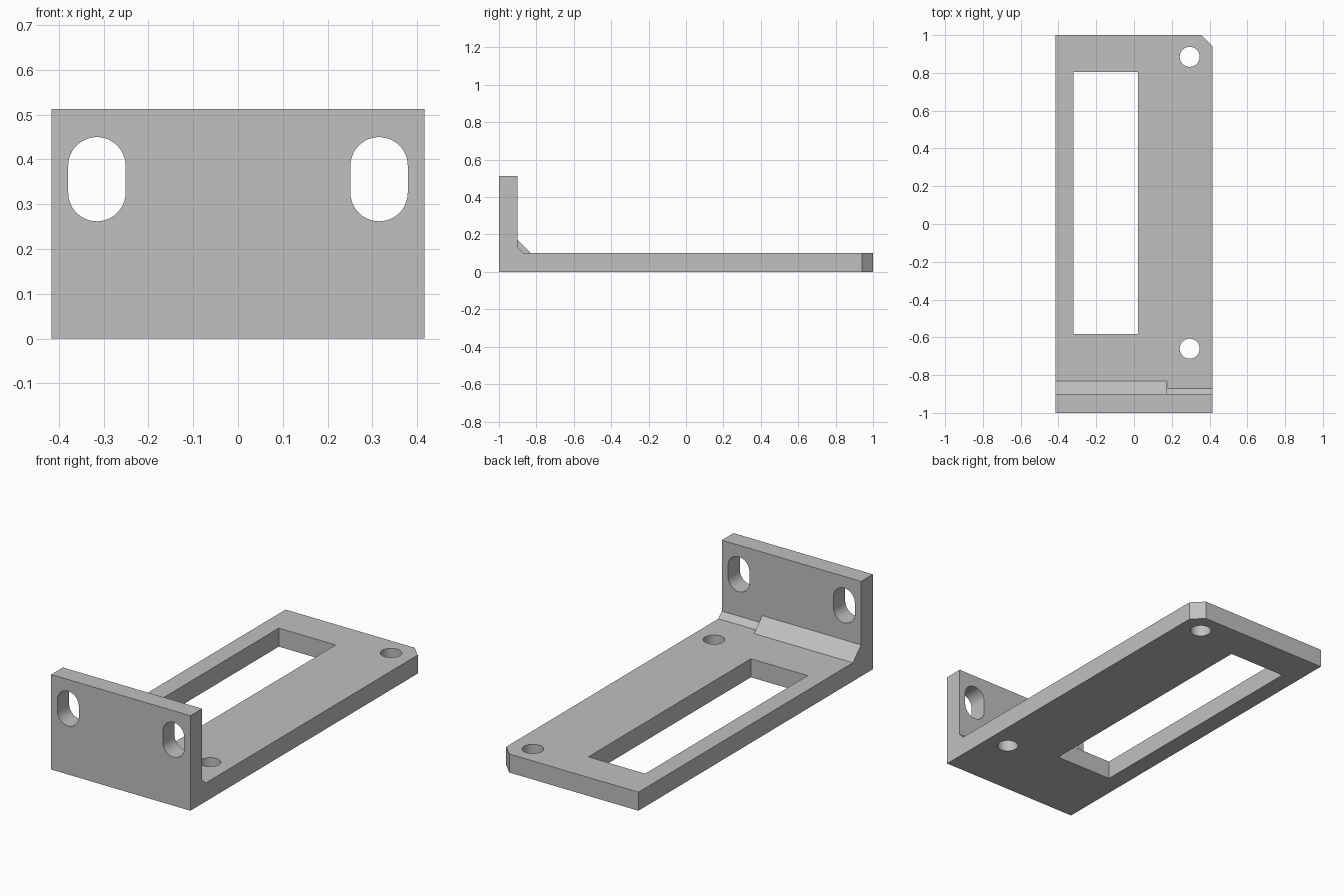
import bpy, bmesh, math
from mathutils import Vector

cube = bpy.data.objects.get("Cube")
if cube:
    bpy.data.objects.remove(cube, do_unlink=True)

grey = bpy.data.materials.new("plain grey")
grey.use_nodes = True
colour = (0.53, 0.53, 0.53, 1)
grey.diffuse_color = colour
grey.node_tree.nodes["Principled BSDF"].inputs["Base Color"].default_value = colour

W = 0.416        # half width
T = 0.1          # sheet thickness
H = 0.513        # upright height
INNER = -1 + T   # inner face of the upright


def prism(name, outline, axis, start, end):
    """Extrude a 2D outline along an axis; the outline uses the other two axes in order."""
    bm = bmesh.new()
    rows = []
    for a, b in outline:
        p = [a, b]
        p.insert(axis, start)
        rows.append(bm.verts.new(p))
    face = bm.faces.new(rows)
    step = Vector((0, 0, 0))
    step[axis] = end - start
    new = bmesh.ops.extrude_face_region(bm, geom=[face])["geom"]
    bmesh.ops.translate(bm, vec=step, verts=[v for v in new if isinstance(v, bmesh.types.BMVert)])
    bmesh.ops.recalc_face_normals(bm, faces=bm.faces)
    mesh = bpy.data.meshes.new(name)
    bm.to_mesh(mesh)
    bm.free()
    mesh.materials.append(grey)
    obj = bpy.data.objects.new(name, mesh)
    bpy.context.collection.objects.link(obj)
    return obj


def rounded(ca, cb, r, straight=0.0, n=48):
    """Circle outline, stretched into a slot by a straight middle part."""
    pts = []
    for side in ((1, -1) if straight else (0,)):
        count = n // 2 + 1 if straight else n
        for i in range(count):
            t = 2 * math.pi * i / n + (math.pi if side < 0 else 0)
            pts.append((ca + r * math.cos(t), cb + side * straight / 2 + r * math.sin(t)))
    return pts


def combine(body, other, operation):
    mod = body.modifiers.new(other.name, "BOOLEAN")
    mod.operation = operation
    mod.solver = "EXACT"
    mod.object = other
    bpy.context.view_layer.objects.active = body
    bpy.ops.object.modifier_apply(modifier=mod.name)
    bpy.data.objects.remove(other, do_unlink=True)


# L-shaped body with a small inner chamfer
small = 0.03
bracket = prism("bracket", [(-1, 0), (1, 0), (1, T), (INNER + small, T),
                            (INNER, T + small), (INNER, H), (-1, H)], 0, -W, W)

# Larger chamfer rib along part of the bend, sunk slightly into the body
big, sink = 0.07, 0.02
rib = prism("bend_rib", [(INNER - sink, T - sink), (INNER + big, T - sink), (INNER + big, T),
                         (INNER, T + big), (INNER - sink, T + big)], 0, -W, 0.175)
combine(bracket, rib, "UNION")

# Rectangular window in the base
window = prism("window_cutter", [(-0.32, -0.582), (0.02, -0.582), (0.02, 0.805), (-0.32, 0.805)],
               2, -0.1, 0.3)
combine(bracket, window, "DIFFERENCE")

# Round holes in the base
for y in (-0.66, 0.885):
    combine(bracket, prism("hole_cutter", rounded(0.295, y, 0.053), 2, -0.1, 0.3), "DIFFERENCE")

# Upright slots in the front wall
for side in (-1, 1):
    slot = prism("slot_cutter", rounded(side * 0.315, 0.356, 0.064, 0.06), 1, -1.1, -0.8)
    combine(bracket, slot, "DIFFERENCE")

# Clipped rear corner
c = 0.06
corner = prism("corner_cutter", [(W - c - 0.1, 1.1), (W + 0.1, 1 - c - 0.1), (W + 0.1, 1.1)],
               2, -0.1, 0.3)
combine(bracket, corner, "DIFFERENCE")

# Smooth hole walls, crisp edges elsewhere
bpy.ops.object.select_all(action="DESELECT")
bracket.select_set(True)
bpy.context.view_layer.objects.active = bracket
bpy.ops.object.shade_smooth_by_angle(angle=math.radians(30))
